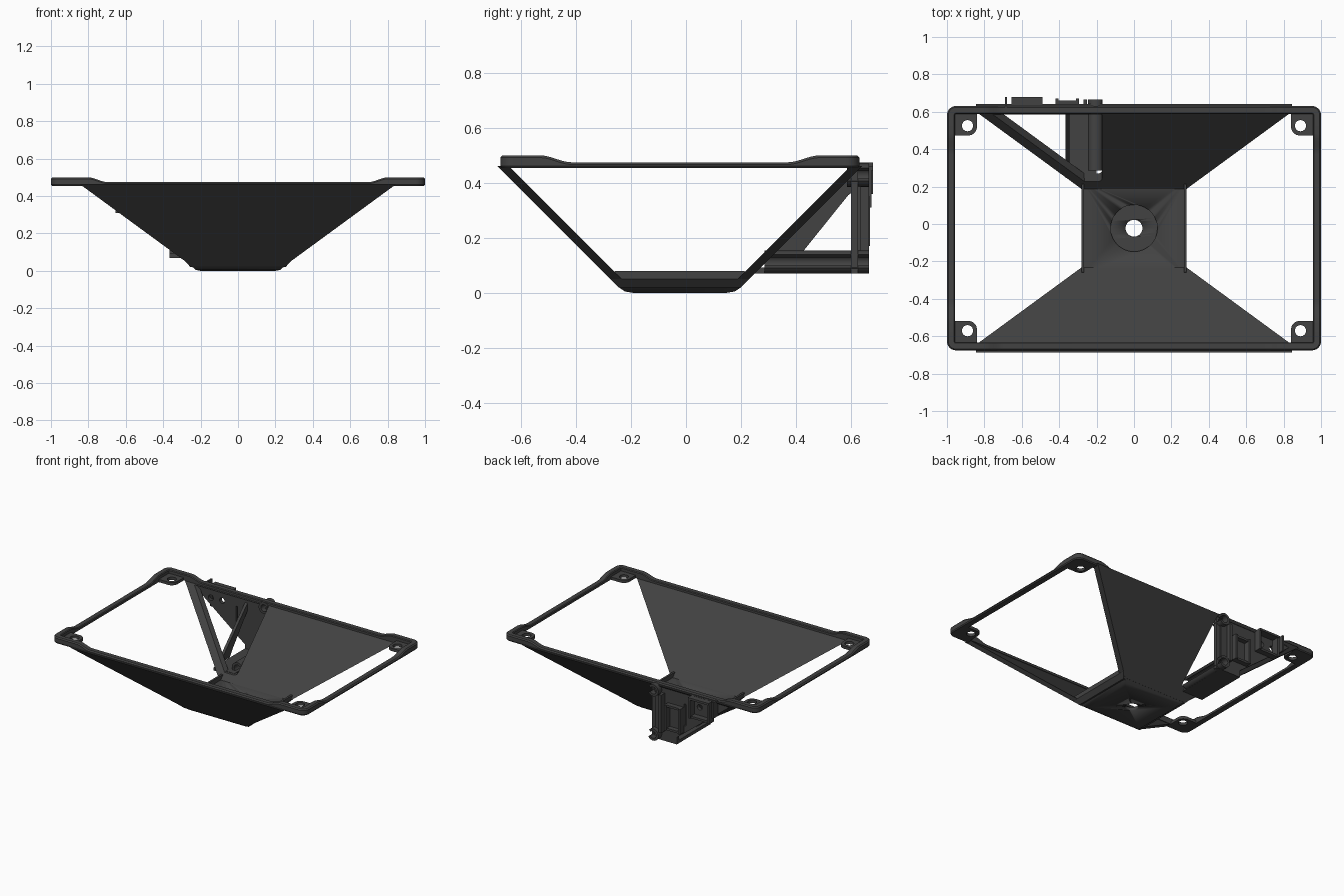
import bpy, bmesh, math

if "Cube" in bpy.data.objects:
    bpy.data.objects.remove(bpy.data.objects["Cube"])

C = -0.0225            # y centre of the hopper
HX, HY = 1.0, 0.653    # half size of the rim

mat = bpy.data.materials.new("charcoal plastic")
mat.diffuse_color = (0.055, 0.055, 0.055, 1)
mat.use_nodes = True
mat.node_tree.nodes["Principled BSDF"].inputs["Base Color"].default_value = mat.diffuse_color


def finish(name, bm, smooth=True):
    bmesh.ops.remove_doubles(bm, verts=bm.verts, dist=1e-5)
    bmesh.ops.recalc_face_normals(bm, faces=bm.faces)
    me = bpy.data.meshes.new(name)
    bm.to_mesh(me)
    bm.free()
    me.materials.append(mat)
    ob = bpy.data.objects.new(name, me)
    bpy.context.collection.objects.link(ob)
    if smooth:
        bpy.ops.object.select_all(action='DESELECT')
        ob.select_set(True)
        bpy.context.view_layer.objects.active = ob
        bpy.ops.object.shade_smooth_by_angle(angle=math.radians(30))
    return ob


def sheet(name, loops, place):
    """Filled outline with holes; place(u, v, w) puts it in space, w runs 0..1."""
    cu = bpy.data.curves.new(name, 'CURVE')
    cu.dimensions, cu.fill_mode, cu.extrude = '2D', 'BOTH', 0.5
    for loop in loops:
        sp = cu.splines.new('POLY')
        sp.points.add(len(loop) - 1)
        for p, (u, v) in zip(sp.points, loop):
            p.co = (u, v, 0, 1)
        sp.use_cyclic_u = True
    tmp = bpy.data.objects.new("tmp", cu)
    bpy.context.collection.objects.link(tmp)
    dg = bpy.context.evaluated_depsgraph_get()
    me = bpy.data.meshes.new_from_object(tmp.evaluated_get(dg))
    bm = bmesh.new()
    bm.from_mesh(me)
    bpy.data.objects.remove(tmp)
    bpy.data.meshes.remove(me)
    for v in bm.verts:
        v.co = place(v.co.x, v.co.y, v.co.z + 0.5)
    return finish(name, bm)


def box(name, x0, x1, y0, y1, z0, z1):
    bm = bmesh.new()
    bmesh.ops.create_cube(bm, size=1)
    for v in bm.verts:
        v.co = (x1 if v.co.x > 0 else x0, y1 if v.co.y > 0 else y0, z1 if v.co.z > 0 else z0)
    return finish(name, bm, False)


def arc(cx, cy, r, a0=0, a1=360, n=24):
    full = abs(a1 - a0) >= 360
    k = n if full else n + 1
    return [(cx + r * math.cos(math.radians(a0 + (a1 - a0) * i / n)),
             cy + r * math.sin(math.radians(a0 + (a1 - a0) * i / n))) for i in range(k)]


def upright(y0, y1):
    return lambda u, v, w: (u, y0 + (y1 - y0) * w, v)


def flat(z0, z1):
    return lambda u, v, w: (u, v, z0 + (z1 - z0) * w)


def half_width(z):
    return 0.834 + 1.366 * (z - 0.455)


# Rim: rounded rectangle swept with a cross-section, raised at the corners
def rim_height(d, start, end):
    t = min(1, max(0, (d - start) / (end - start)))
    return 0.475 + 0.025 * (1 - t * t * (3 - 2 * t) if t < 1 else 0)


R = 0.048
path = []   # corner centre or edge point, outward direction, top height
steps = [i / 8 for i in range(9)]
long_d = [0.2 + 0.1 * s for s in steps]
short_d = [0.145 + 0.115 * s for s in steps]
for sx, sy, a0 in ((1, 1, 0), (-1, 1, 90), (-1, -1, 180), (1, -1, 270)):
    cx, cy = sx * (HX - R), sy * (HY - R)
    side = [(cx, sy * (HY - d), sx, 0, rim_height(d, .145, .26)) for d in short_d]
    top = [(sx * (HX - d), cy, 0, sy, rim_height(d, .2, .3)) for d in long_d]
    before, after = (side, top) if sx * sy > 0 else (top, side)
    path += before[::-1]
    for i in range(9):
        a = math.radians(a0 + 90 * i / 8)
        path.append((cx, cy, math.cos(a), math.sin(a), 0.5))
    path += after
bm = bmesh.new()
rings = []
for x, y, nx, ny, h in path:
    section = [(R - .005, .455), (R, .462), (R, h - .008), (R - .007, h), (.010, h), (.005, h - .005), (.005, .455)]
    rings.append([bm.verts.new((x + nx * r, C + y + ny * r, z)) for r, z in section])
for i, a in enumerate(rings):
    b = rings[(i + 1) % len(rings)]
    for j in range(len(a)):
        k = (j + 1) % len(a)
        bm.faces.new((a[j], b[j], b[k], a[k]))
finish("rim", bm)

# Corner screw tabs
for sx in (-1, 1):
    for sy in (-1, 1):
        hx, hy = 0.89, 0.548
        outline = [(.97, .496), (.97, .625), (.84, .625)] + arc(.885, .541, .045, 180, 270, 8)
        place = lambda u, v, w: (sx * u, C + sy * v, .455 + .02 * w)
        sheet("screw_tab", [outline, arc(hx, hy, 0.03)], place)

# Sloping hopper plates; the back one has a window
def slope(s):
    return lambda u, v, w: (u, C + s * (v + 0.16 + 0.043 * w), v)


ZB, ZT = 0.025, 0.462
trapezoid = [(-half_width(ZB), ZB), (half_width(ZB), ZB), (half_width(ZT), ZT), (-half_width(ZT), ZT)]
sheet("front_plate", [trapezoid], slope(-1))
window = arc(-.19, .11, .02, 270, 360, 6) + [(-.17, .448), (-half_width(.448) + .07, .448),
                                             (-half_width(.09) + .07, .09)]
sheet("back_plate", [trapezoid, window], slope(1))

# Base block with a rounded underside and a counterbored hole
bm = bmesh.new()
rows = [(.20, .17, 0), (.225, .2, .005), (.243, .222, .02), (.278, .253, .05)]
quads = [[bm.verts.new((sx * x, C + sy * y, z)) for sx, sy in ((1, 1), (-1, 1), (-1, -1), (1, -1))]
         for x, y, z in rows]
bm.faces.new(quads[0])
bm.faces.new(quads[-1])
for a, b in zip(quads, quads[1:]):
    for j in range(4):
        bm.faces.new((a[j], a[(j + 1) % 4], b[(j + 1) % 4], b[j]))
base = finish("base", bm)
for r, z0 in ((.125, .025), (.045, -.1)):
    cutter = sheet("hole_cutter", [arc(0, C, r, n=40)], flat(z0, .2))
    mod = base.modifiers.new("hole", 'BOOLEAN')
    mod.operation, mod.object, mod.solver = 'DIFFERENCE', cutter, 'EXACT'
    bpy.context.view_layer.objects.active = base
    bpy.ops.object.modifier_apply(modifier=mod.name)
    bpy.data.objects.remove(cutter)

# Low lips along the open sides of the base
for s in (-1, 1):
    lip = [(-.235, .08), (.235, .08), (.253, .05), (.222, .02), (-.222, .02), (-.253, .05)]
    sheet("base_lip", [lip], lambda u, v, w: (s * (.24 + .028 * min(1, (v - .02) / .03) + .014 * w), C + u, v))

# Upright mounting wall behind the window
wall = [(-.17, .46), (-.17, .07), (-.365, .07), (-.365, .12), (-.80, .46)]
slot = [(-.437, .22), (-.423, .22), (-.423, .375), (-.437, .375)]
sheet("mounting_wall", [wall, arc(-.634, .382, .02), arc(-.546, .384, .02), slot,
                        arc(-.21, .425, .024), arc(-.21, .111, .024)], upright(.60, .625))

# Tray and diagonal gusset joining the wall to the back plate
box("tray", -.365, -.20, .245, .61, .07, .092)
gusset = [(.29, .11), (.40, .11), (.43, .156), (.59, .355), (.61, .37), (.61, .43)]
sheet("gusset", [gusset], lambda u, v, w: (-.365 + .02 * w, u, v))

# Open cable tubes
for name, z, y0 in (("lower_tube", .112, .285), ("upper_tube", .428, .585)):
    ring = arc(-.205, z, .042, 40, 330) + arc(-.205, z, .025, 330, 40)
    sheet(name, [ring], upright(y0, .665))

# Column and pocket between the tubes
box("column", -.27, -.25, .62, .665, .14, .41)
box("column_flange", -.27, -.20, .62, .635, .14, .41)
for x in (-.42, -.31):
    box("pocket_side", x, x + .015, .62, .67, .17, .35)
for z in (.17, .335):
    box("pocket_end", -.42, -.295, .62, .66, z, z + .015)

# Second holder: fin and open bracket
box("holder_fin", -.69, -.678, .62, .68, .36, .475)
box("holder_foot", -.69, -.65, .62, .635, .37, .455)
for x in (-.655, -.505):
    box("holder_side", x, x + .015, .62, .675, .31, .46)
box("holder_shelf", -.655, -.49, .62, .665, .31, .325)
box("holder_top", -.655, -.49, .62, .68, .445, .46)
